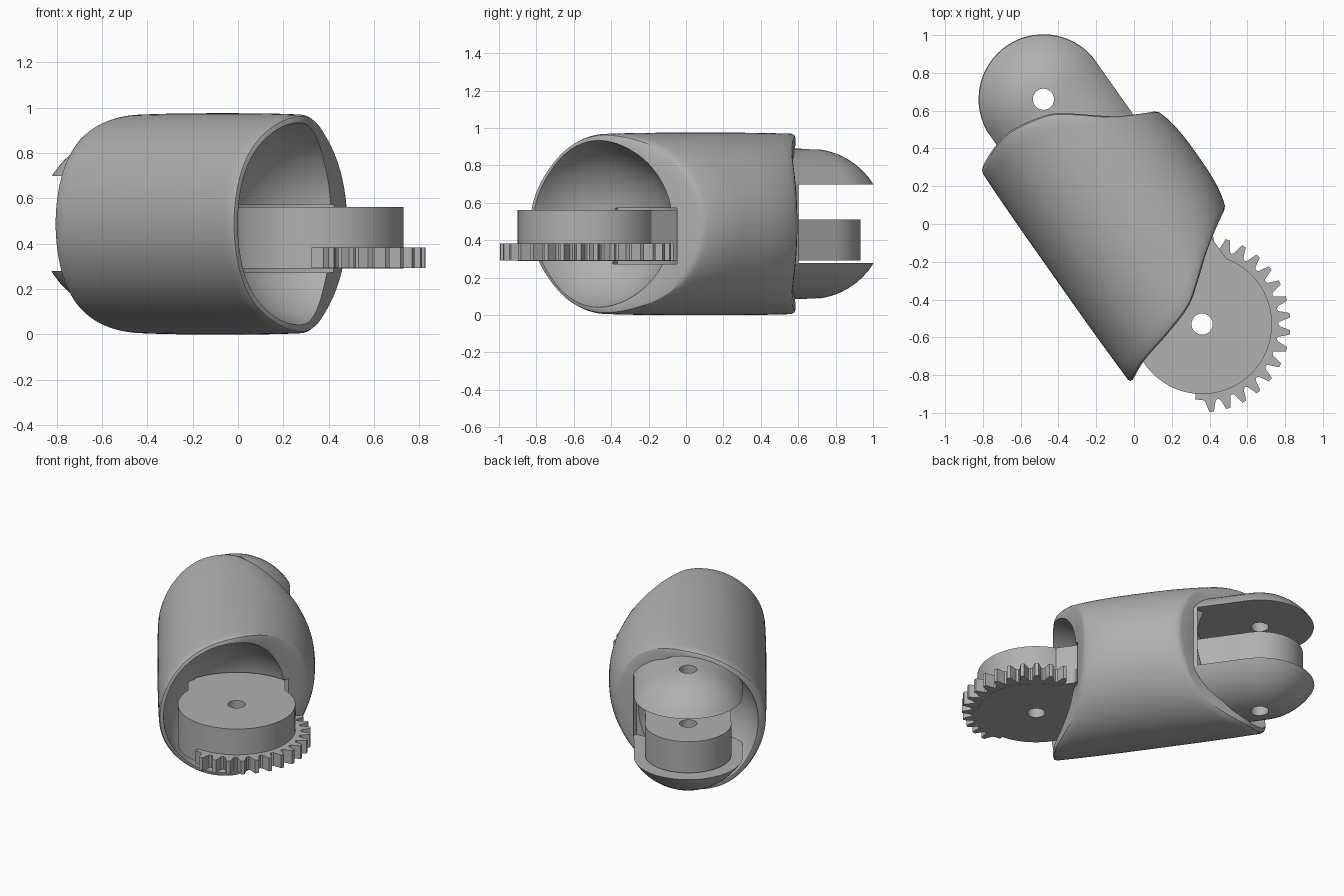
import bpy, bmesh, math
from mathutils import Matrix

if "Cube" in bpy.data.objects:
    bpy.data.objects.remove(bpy.data.objects["Cube"])

MID = 0.4875                      # height of the finger axis
FORK, GEAR = -0.816, 0.641        # hinge positions along the axis
SIDE = -0.011                     # sideways offset of the axis
PLACE = Matrix.Rotation(math.radians(-54.8), 4, 'Z')

grey = bpy.data.materials.new("plain_grey")
grey.use_nodes = True
grey.diffuse_color = (0.44, 0.44, 0.44, 1)
grey.node_tree.nodes["Principled BSDF"].inputs["Base Color"].default_value = (0.44, 0.44, 0.44, 1)


def make(name, bm):
    """Turn a bmesh, built along the x axis, into an object."""
    bmesh.ops.recalc_face_normals(bm, faces=bm.faces)
    mesh = bpy.data.meshes.new(name)
    bm.to_mesh(mesh)
    bm.free()
    ob = bpy.data.objects.new(name, mesh)
    bpy.context.scene.collection.objects.link(ob)
    return ob


def prism(name, outline, z0, z1):
    bm = bmesh.new()
    face = bm.faces.new([bm.verts.new((x, y, z0)) for x, y in outline])
    out = bmesh.ops.extrude_face_region(bm, geom=[face])
    top = [v for v in out["geom"] if isinstance(v, bmesh.types.BMVert)]
    bmesh.ops.translate(bm, verts=top, vec=(0, 0, z1 - z0))
    return make(name, bm)


def polar(x, r, deg):
    a = math.radians(deg)
    return x + r * math.cos(a), SIDE + r * math.sin(a)


def disc(name, x, r, z0, z1, n=96):
    return prism(name, [polar(x, r, 360 * i / n) for i in range(n)], z0, z1)


def box(name, x0, x1, half, z0, z1):
    return prism(name, [(x0, SIDE - half), (x1, SIDE - half), (x1, SIDE + half), (x0, SIDE + half)], z0, z1)


def capsule(name, centre, r, end, n=72, steps=18):
    """Half ball around centre, continued as a cylinder to end."""
    way = 1 if end > centre else -1
    bm = bmesh.new()
    rows = [(centre - way * r * math.cos(a), r * math.sin(a))
            for a in (math.pi / 2 * k / steps for k in range(1, steps + 1))]
    rows.append((end, r))
    rings = [[bm.verts.new((x, SIDE + q * math.cos(2 * math.pi * i / n), MID + q * math.sin(2 * math.pi * i / n)))
              for i in range(n)] for x, q in rows]
    for a, b in zip(rings, rings[1:]):
        for i in range(n):
            bm.faces.new((a[i], a[(i + 1) % n], b[(i + 1) % n], b[i]))
    tip = bm.verts.new((centre - way * r, SIDE, MID))
    for i in range(n):
        bm.faces.new((tip, rings[0][i], rings[0][(i + 1) % n]))
    bm.faces.new(rings[-1])
    return make(name, bm)


def combine(ob, other, operation):
    mod = ob.modifiers.new("join_or_cut", 'BOOLEAN')
    mod.operation, mod.object, mod.solver = operation, other, 'EXACT'
    bpy.context.view_layer.update()
    graph = bpy.context.evaluated_depsgraph_get()
    mesh = bpy.data.meshes.new_from_object(ob.evaluated_get(graph))
    ob.modifiers.clear()
    ob.data = mesh
    bpy.data.objects.remove(other)


def curve(points, v):
    """Smooth curve through (side, along) points."""
    v = min(max(v, points[0][0]), points[-1][0])
    i = next(k for k in range(len(points) - 1) if v <= points[k + 1][0])

    def slope(k):
        a, b = points[max(k - 1, 0)], points[min(k + 1, len(points) - 1)]
        return (b[1] - a[1]) / (b[0] - a[0])
    (x0, y0), (x1, y1) = points[i], points[i + 1]
    h = x1 - x0
    t = (v - x0) / h
    return ((2*t**3 - 3*t*t + 1) * y0 + (t**3 - 2*t*t + t) * h * slope(i)
            + (3*t*t - 2*t**3) * y1 + (t**3 - t*t) * h * slope(i + 1))


# Shell: a round sleeve with curved slanting ends
BACK = [(-0.5, -0.695), (-0.38, -0.75), (-0.25, -0.779), (-0.08, -0.752), (0.02, -0.711), (0.27, -0.516), (0.47, -0.41)]
FRONT = [(-0.5, 0.685), (-0.37, 0.625), (-0.17, 0.575), (0, 0.52), (0.115, 0.44), (0.27, 0.32), (0.47, 0.2)]


def shell_body(n=112, rows=24, lip=0.025):
    bm = bmesh.new()
    columns = []
    for i in range(n):
        a = 2 * math.pi * i / n
        c, s = math.cos(a), math.sin(a)
        drop = 0.012 + 0.045 * max(0, c)

        def point(x, r):
            return bm.verts.new((x, SIDE + r * c, MID + r * s * 0.984))
        rim = 0.496 * (1 - drop)

        def end(points, sign):
            col = []
            for r, back in [(rim * f, 0) for f in (0.2, 0.4, 0.6, 0.8)] + [(rim - lip, 0), (rim - lip * 0.3, lip * 0.3)]:
                col.append(point(curve(points, r * c) + sign * back, r))
            return col
        x0, x1 = curve(BACK, rim * c) + lip, curve(FRONT, rim * c) - lip
        col = end(BACK, 1)
        for k in range(rows + 1):
            t = k / rows
            col.append(point(x0 + (x1 - x0) * t, 0.496 * (1 - drop * abs(2 * t - 1) ** 3)))
        columns.append(col + end(FRONT, -1)[::-1])
    for i in range(n):
        a, b = columns[i], columns[(i + 1) % n]
        for k in range(len(a) - 1):
            bm.faces.new((a[k], a[k + 1], b[k + 1], b[k]))
    for row, points in ((0, BACK), (-1, FRONT)):
        mid = bm.verts.new((curve(points, 0), SIDE, MID))
        for i in range(n):
            bm.faces.new((mid, columns[i][row], columns[(i + 1) % n][row]))
    return make("shell", bm)


shell = shell_body()
combine(shell, capsule("front_socket", GEAR, 0.46, 1.2), 'DIFFERENCE')
combine(shell, capsule("back_socket", FORK, 0.452, -1.4), 'DIFFERENCE')
sector = [polar(GEAR, 0.485, 90 + 125 * k / 40) for k in range(41)] + [(GEAR, SIDE)]
combine(shell, prism("gear_clearance", sector, 0.272, 0.572), 'DIFFERENCE')

# Fork: a round-ended core, flat-sided and slotted into two domed ears
fork = capsule("fork_ears", FORK, 0.402, -0.25)
combine(fork, box("flat_sides", -1.4, -0.1, 0.342, -0.2, 1.2), 'INTERSECT')
combine(fork, disc("slot", FORK, 0.465, MID - 0.208, MID + 0.212), 'DIFFERENCE')

# Tongue between the ears
tongue = disc("fork_tongue", FORK, 0.272, 0.293, 0.51)
combine(tongue, box("tongue_arm", FORK, -0.3, 0.27, 0.293, 0.51), 'UNION')

# Hub with the arm that joins it to the front socket
hub = disc("gear_hub", GEAR, 0.37, 0.29, 0.562)
combine(hub, box("hub_arm", 0.1, 0.6, 0.305, 0.29, 0.562), 'UNION')


# Gear: toothed on the outward side only
def gear_outline(first=-34.5, pitch=11.2, teeth=16):
    pts = [polar(GEAR, 0.4, first - 6)]
    for k in range(teeth):
        for step, r in ((0, 0.403), (0.14, 0.41), (0.36, 0.467), (0.62, 0.467), (0.84, 0.41)):
            pts.append(polar(GEAR, r, first + pitch * (k + step)))
    last = first + pitch * teeth
    pts.append(polar(GEAR, 0.4, last))
    rest = 354 + first - last
    return pts + [polar(GEAR, 0.365, last + rest * k / 40) for k in range(41)]


gear = prism("gear_teeth", gear_outline(), 0.292, 0.383)

# Pin holes through both hinges
for ob, x in ((fork, FORK), (tongue, FORK), (hub, GEAR), (gear, GEAR)):
    combine(ob, disc("pin_hole", x, 0.056, -0.2, 1.2, 40), 'DIFFERENCE')

# Placement, colour and shading
bpy.ops.object.select_all(action='DESELECT')
for ob in (shell, fork, tongue, hub, gear):
    ob.data.transform(PLACE)
    ob.data.materials.clear()
    ob.data.materials.append(grey)
    for p in ob.data.polygons:
        p.material_index = 0
    ob.select_set(True)
bpy.context.view_layer.objects.active = shell
bpy.ops.object.shade_smooth_by_angle(angle=math.radians(30))
